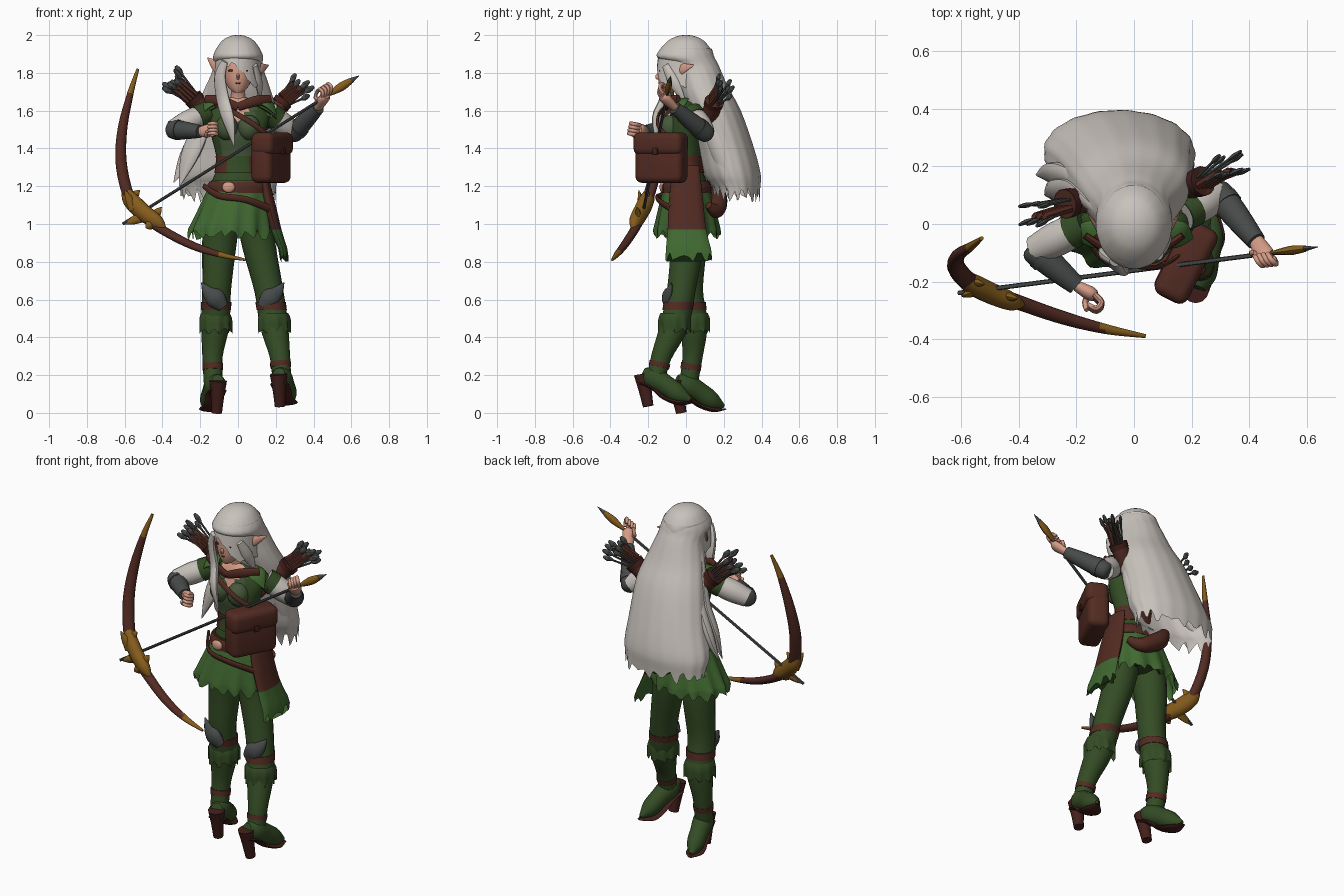
import bpy, bmesh, math, random
from mathutils import Vector as V
random.seed(4)

def material(name, r, g, b):
    m = bpy.data.materials.new(name)
    m.diffuse_color = (r, g, b, 1)
    return m

HAIR = material("pale hair", .58, .54, .50)
SKIN = material("skin", .66, .33, .24)
DARK = material("dark green", .034, .072, .018)
LEAF = material("leaf green", .052, .140, .030)
VEST = material("vest green", .062, .098, .042)
BROWN = material("brown leather", .085, .024, .016)
SOLE = material("dark sole", .055, .014, .011)
GOLD = material("gold", .235, .108, .012)
GREY = material("slate grey", .062, .069, .066)

def build(name, rings, mats, rule=None, caps=True):
    """Skin a list of point rings; rule(face centre) gives the material slot."""
    bm = bmesh.new()
    rows = [[bm.verts.new(p) for p in r] for r in rings]
    n = len(rows[0])
    for a, b in zip(rows, rows[1:]):
        for i in range(n):
            bm.faces.new((a[i], a[(i + 1) % n], b[(i + 1) % n], b[i]))
    if caps in (True, "top"):
        bm.faces.new(rows[0][::-1])
    if caps is True:
        bm.faces.new(rows[-1])
    bmesh.ops.recalc_face_normals(bm, faces=bm.faces[:])
    for f in bm.faces:
        f.smooth = True
        if rule:
            f.material_index = rule(f.calc_center_median())
    me = bpy.data.meshes.new(name)
    bm.to_mesh(me)
    bm.free()
    for m in (mats if isinstance(mats, list) else [mats]):
        me.materials.append(m)
    me.set_sharp_from_angle(angle=math.radians(45))
    ob = bpy.data.objects.new(name, me)
    bpy.context.collection.objects.link(ob)
    return ob

def spline(rows, sub):
    """Catmull-Rom through rows of numbers."""
    out = []
    for i in range(len(rows) - 1):
        p = [rows[max(0, min(len(rows) - 1, i + k))] for k in (-1, 0, 1, 2)]
        for s in range(sub):
            t = s / sub
            out.append([.5 * (2 * b + (c - a) * t + (2 * a - 5 * b + 4 * c - d) * t * t
                        + (3 * b - a - 3 * c + d) * t ** 3) for a, b, c, d in zip(*p)])
    return out + [list(rows[-1])]

def loft(name, rows, mats, n=24, sub=3, ripple=(0, 0), jag=0, rule=None, caps=True):
    """Horizontal ellipses (cx, cy, z, rx, ry); ripple and ragged hem grow downwards."""
    rows = spline(rows, sub)
    rings = []
    for j, (cx, cy, z, rx, ry) in enumerate(rows):
        f, ring = j / (len(rows) - 1), []
        for i in range(n):
            a = 2 * math.pi * i / n
            k = 1 + ripple[1] * f * math.cos(ripple[0] * a)
            drop = jag * (random.random() * .5 + .5 * (i % 4 < 2)) if j == len(rows) - 1 else 0
            ring.append((cx + k * rx * math.cos(a), cy + k * ry * math.sin(a), z - drop))
        rings.append(ring)
    return build(name, rings, mats, rule, caps)

def tube(name, rows, mats, n=12, sub=4, flat=1, rule=None, ref=(0, 0, 1)):
    """Sweep a circle along rows of (x, y, z, radius)."""
    rows = spline(rows, sub)
    pts = [V(r[:3]) for r in rows]
    u, rings = V(ref), []
    for j, p in enumerate(pts):
        t = (pts[min(j + 1, len(pts) - 1)] - pts[max(j - 1, 0)]).normalized()
        u = u - t * u.dot(t)
        u = u.normalized() if u.length > 1e-4 else t.orthogonal().normalized()
        w, r = t.cross(u), max(rows[j][3], .0015)
        rings.append([p + u * r * math.cos(2 * math.pi * i / n) + w * r * flat * math.sin(2 * math.pi * i / n)
                      for i in range(n)])
    return build(name, rings, mats, rule)

def ball(name, c, r, mat, n=16):
    arcs = [math.pi * j / 10 for j in range(1, 10)]
    return loft(name, [(c[0], c[1], c[2] + r[2] * math.cos(a) * 1.04, r[0] * math.sin(a), r[1] * math.sin(a)) for a in arcs], mat, n, 1)

def box(name, c, size, rotz, mat, bevel):
    bm = bmesh.new()
    bmesh.ops.create_cube(bm, size=1)
    bmesh.ops.scale(bm, vec=size, verts=bm.verts)
    bmesh.ops.bevel(bm, geom=bm.edges[:], offset=bevel, segments=4, profile=.5, affect='EDGES')
    for f in bm.faces:
        f.smooth = True
    me = bpy.data.meshes.new(name)
    bm.to_mesh(me)
    bm.free()
    me.materials.append(mat)
    ob = bpy.data.objects.new(name, me)
    ob.location, ob.rotation_euler = c, (0, 0, rotz)
    bpy.context.collection.objects.link(ob)

# Head and face
loft("head", [(0, -.1, 1.695, .02, .025), (0, -.085, 1.715, .045, .05), (0, -.065, 1.75, .066, .08),
              (0, -.05, 1.8, .083, .098), (0, -.045, 1.86, .088, .095), (0, -.03, 1.92, .06, .07)], SKIN)
tube("neck", [(0, -.03, 1.75, .043), (0, -.01, 1.68, .041), (0, 0, 1.62, .055)], SKIN)
ball("nose", (0, -.148, 1.78), (.009, .015, .016), SKIN, 10)
ball("mouth", (0, -.141, 1.746), (.015, .005, .005), BROWN, 10)
for s in (-1, 1):
    ball("eye", (s * .036, -.138, 1.812), (.017, .005, .006), BROWN, 12)
    tube("ear", [(s * .08, -.05, 1.80, .022), (s * .12, -.02, 1.83 - s * .008, .028),
                 (s * .162, .04, 1.86 - s * .02, .003)], SKIN, 10, flat=.35)

# Hair: crown and long back mass
loft("hair", [(0, 0, 2.0, .015, .015), (0, 0, 1.993, .045, .05), (0, 0, 1.97, .085, .095), (0, -.003, 1.92, .12, .138), (0, 0, 1.88, .133, .152),
              (0, .05, 1.835, .13, .125), (0, .09, 1.72, .168, .135), (-.005, .145, 1.6, .205, .145),
              (-.03, .21, 1.4, .235, .15), (-.05, .245, 1.26, .262, .15), (-.055, .27, 1.19, .25, .12)],
     HAIR, 72, 3, (17, .01), .075, caps="top")

# Fringe: a shell that drops from the parting to the temples
fringe = []
for j in range(7):
    f, ring = j / 6, []
    for i in range(48):
        a = 2 * math.pi * i / 48
        drop = min(.2, .075 + .15 * abs(math.cos(a) + .25) ** 1.3) + (.01 if i % 3 == 0 else 0)
        ring.append(((.116 + .012 * f) * math.cos(a), (.134 + .02 * f ** .5) * math.sin(a), 1.93 - f * drop))
    fringe.append(ring)
build("fringe", fringe, HAIR, caps=False)

# Loose locks
locks = [[(-.07, -.135, 1.86, .02), (-.095, -.115, 1.78, .034), (-.08, -.11, 1.66, .04),
          (-.05, -.155, 1.55, .036), (-.02, -.15, 1.41, .003)],
         [(.09, -.11, 1.84, .02), (.112, -.06, 1.74, .03), (.115, 0, 1.64, .003)],
         [(-.11, .03, 1.8, .03), (-.16, .08, 1.65, .05), (-.2, .11, 1.5, .06), (-.26, .11, 1.35, .055), (-.31, .1, 1.2, .003)],
         [(-.12, .05, 1.7, .03), (-.19, .14, 1.5, .06), (-.27, .17, 1.35, .055), (-.34, .17, 1.22, .003)],
         [(.1, .04, 1.78, .03), (.14, .1, 1.62, .05), (.17, .15, 1.45, .05), (.18, .2, 1.3, .04), (.18, .22, 1.18, .003)]]
for l in locks:
    tube("hair lock", l, HAIR, flat=.55)

# Torso with chest opening, bodice, belts and shoulder pieces
loft("torso", [(0, 0, 1.67, .05, .045), (0, 0, 1.635, .11, .065), (0, 0, 1.58, .165, .08), (0, -.01, 1.48, .145, .095),
               (0, 0, 1.38, .12, .085), (0, 0, 1.3, .11, .08), (0, .01, 1.2, .145, .105), (0, .01, 1.02, .16, .11)], [DARK, SKIN, VEST],
     rule=lambda c: 1 if c.z > 1.55 and c.y < -.03 and abs(c.x) < (c.z - 1.52) * .6
     else 2 if c.y < -.05 and c.z > 1.3 and abs(c.x) < .09 else 0, n=32, sub=5)
for s in (-1, 1):
    ball("bust", (s * .058, -.08, 1.51), (.06, .06, .066), VEST)
    for k in range(3):
        tube("shoulder petal", [(s * .10, -.02 + k * .01, 1.655 - k * .015, .038), (s * .16, -.04 + k * .03, 1.635 - k * .025, .05),
                                (s * .205, -.05 + k * .03, 1.575 - k * .02, .004)], [LEAF, DARK][k % 2], flat=.3, ref=(0, 1, .3))
    tube("collar strap", [(s * .17, -.04, 1.66, .024), (s * .09, -.09, 1.65, .028), (0, -.105, 1.62, .022)], BROWN, flat=.5)
tube("chest strap", [(.17, -.1, 1.46, .014), (.08, -.15, 1.53, .014), (-.04, -.13, 1.6, .016), (-.14, -.04, 1.65, .02)], BROWN, flat=.5)
loft("waist sash", [(0, 0, 1.36, .118, .088), (0, 0, 1.32, .118, .09), (0, 0, 1.27, .125, .096)], [BROWN, DARK],
     rule=lambda c: int(c.y < 0 and abs(c.x) < .06))
loft("belt", [(0, .005, 1.225, .15, .118), (0, .005, 1.2, .165, .13), (0, .005, 1.165, .165, .13)], BROWN)
ball("buckle", (-.05, -.126, 1.195), (.034, .014, .028), SKIN)
tube("slant belt", [(-.18, -.02, 1.2, .016), (-.1, -.13, 1.15, .018), (.04, -.15, 1.13, .018), (.17, -.08, 1.08, .02)], BROWN, flat=.5)
tube("back pouch", [(-.08, .16, 1.2, .03), (-.03, .17, 1.13, .05), (.08, .16, 1.07, .04), (.14, .12, 1.1, .02)], BROWN)

# Skirt, pleated with a ragged hem, and the long side flap
loft("skirt", [(0, .005, 1.23, .14, .11), (-.01, .005, 1.12, .178, .14), (-.03, .005, 1.0, .212, .165), (-.035, .005, .97, .22, .17)],
     LEAF, 72, 3, (12, .06), .055, caps=False)
loft("underskirt", [(0, .005, 1.2, .14, .11), (0, .005, 1.08, .165, .125), (0, .005, 1.0, .175, .135)], DARK, 48, 2, (8, .04), .05)
loft("side flap", [(.125, 0, 1.31, .02, .07), (.16, 0, 1.12, .035, .09), (.2, .005, .97, .03, .1), (.245, .015, .85, .022, .12)],
     [BROWN, LEAF], 32, 4, (8, .03), .05, lambda c: int(c.z < .97))

# Satchel with flap lid and clasp
rot = math.radians(-27)
n = V((.89, -.455, 0))
box("satchel", (.175, -.13, 1.34), (.12, .275, .245), rot, BROWN, .035)
box("satchel lid", V((.176, -.131, 1.425)) + n * .006, (.128, .285, .12), rot, BROWN, .035)
box("satchel clasp", V((.178, -.132, 1.385)) + n * .069, (.012, .03, .035), rot, SOLE, .004)

# Legs, knee guards, boots; the boots point towards +y
def leg(s, path, hx, ay, az):
    tube("leg", path, DARK, 18, ref=(1, 0, 0))
    P = [V(p[:3]) for p in path]
    k, c = P[2], P[3]
    tube("knee guard", [(k.x - s * .035, k.y - .068, .56, .03), (k.x + s * .005, k.y - .072, .605, .052),
                        (k.x + s * .045, k.y - .065, .64, .034), (k.x + s * .08, k.y - .05, .69, .003)], GREY, flat=.6, ref=(1, 0, 0))
    a, b = k.lerp(c, .35), k.lerp(c, .58)
    loft("knee strap", [(a.x, a.y, a.z, .081, .081), (b.x, b.y, b.z, .08, .08)], BROWN, sub=1)
    loft("boot cuff", [(c.x, c.y, .53, .074, .074), (c.x, c.y, .5, .086, .085), (c.x, c.y, .45, .084, .083)],
         DARK, 36, 2, (9, .07), .035, caps=False)
    a, b = P[4].lerp(P[5], .25), P[4].lerp(P[5], .45)
    tube("ankle strap", [(*a, .056), (*b, .055)], BROWN, 16, 1)
    foot = lambda t, z, r: (hx + s * t * .27, ay + t, az + z, r)
    tube("boot foot", [foot(-.06, .17, .035), foot(-.01, .15, .06), foot(.06, .11, .054),
                       foot(.13, .062, .048), foot(.19, .035, .01)], DARK, 16, flat=.95)
    tube("boot sole", [foot(-.07, .12, .045), foot(-.01, .098, .05), foot(.05, .045, .046),
                       foot(.13, .018, .052), foot(.20, .02, .012)], SOLE, 16, flat=.25, ref=(1, 0, 0))
    tube("boot heel", [foot(-.065, .17, .046), foot(-.05, .08, .034), foot(-.035, 0, .028)], SOLE, ref=(1, 0, 0), sub=2)

leg(-1, [(-.085, .01, 1.06, .1), (-.1, .02, .88, .09), (-.113, .015, .65, .076), (-.12, .04, .47, .075),
         (-.135, .035, .3, .054), (-.13, .01, .14, .05)], -.122, .01, 0)
leg(1, [(.085, .01, 1.06, .1), (.112, .005, .88, .088), (.163, -.025, .65, .076), (.19, -.06, .47, .075),
        (.222, -.13, .3, .054), (.232, -.16, .17, .05)], .232, -.165, .035)

# Arms: pale sleeve, grey bracer, hand with curled fingers
def arm(shoulder, elbow, wrist, hand, grip):
    S, E, W, H, G = map(V, (shoulder, elbow, wrist, hand, grip))
    tube("sleeve", [(*S, .055), (*S.lerp(E, .55), .062), (*E, .05)], HAIR, 14)
    tube("sleeve cap", [(*S, .06), (*S.lerp(E, .3), .064)], DARK, 14)
    tube("bracer", [(*(E - (W - E) * .12), .03), (*E, .05), (*E.lerp(W, .45), .047), (*W, .034)], GREY, 14)
    tube("bracer rim", [(*E.lerp(W, .12), .054), (*E.lerp(W, .25), .054)], GREY, 14, 1)
    d = (H - W).normalized()
    G.normalize()
    side = d.cross(G).normalized()
    tube("palm", [(*W, .027), (*H, .036), (*(H + d * .025), .026)], SKIN, flat=.7, ref=G)
    for k in range(4):
        b = H + G * (k - 1.5) * .018 + d * .02
        tube("finger", [(*b, .011), (*(b + d * .035 + side * .012), .011), (*(b + d * .03 + side * .04), .010),
                        (*(b + side * .042), .008)], SKIN, 8, 3)
    tube("thumb", [(*(H - G * .02), .013), (*(H - G * .035 + side * .03), .011), (*(H - G * .015 + side * .055 + d * .02), .008)], SKIN, 8, 3)

arm((-.165, 0, 1.59), (-.345, -.09, 1.5), (-.2, -.215, 1.49), (-.155, -.24, 1.495), (0, .2, 1))
arm((.165, .03, 1.59), (.295, .105, 1.48), (.425, -.06, 1.615), (.455, -.11, 1.665), (.8, .1, .5))

# Bow with gold tips and a winged grip
tube("bow", [(-.53, -.05, 1.82, .008), (-.57, -.08, 1.69, .018), (-.612, -.11, 1.5, .027), (-.618, -.15, 1.32, .032),
             (-.575, -.2, 1.14, .033), (-.5, -.24, 1.05, .033), (-.41, -.27, .975, .027), (-.25, -.325, .89, .024),
             (-.1, -.365, .84, .018), (.04, -.39, .81, .007)], [BROWN, GOLD], 14, 6,
     rule=lambda c: int(c.z > 1.69 or c.x > -.11), flat=.85)
tube("bow grip", [(-.6, -.185, 1.19, .02), (-.57, -.205, 1.13, .045), (-.5, -.24, 1.06, .047), (-.43, -.268, 1.01, .04),
                  (-.39, -.277, .97, .015)], GOLD, 12, flat=.8)
for a, b in (((-.57, -.2, 1.13), (-.52, -.21, 1.18)), ((-.45, -.25, 1.03), (-.405, -.26, 1.09)),
             ((-.55, -.235, 1.08), (-.6, -.25, 1.18)), ((-.5, -.235, 1.04), (-.6, -.24, 1.0)), ((-.46, -.27, 1.0), (-.49, -.28, .98))):
    tube("grip wing", [(*a, .03), (*V(a).lerp(V(b), .6), .02), (*b, .002)], GOLD, 8, 3, flat=.6)

# Drawn arrow
A, B = V((-.61, -.24, 1.0)), V((.64, -.08, 1.785))
at = lambda t, r: (*A.lerp(B, t), r)
tube("arrow shaft", [at(0, .008), at(.93, .008)], GREY, 8, 1)
tube("arrow socket", [at(.87, .008), at(.9, .018), at(.93, .023), at(.965, .016)], GOLD, 8, 3, flat=.7)
tube("arrow point", [at(.95, .018), at(.97, .014), at(1, .001)], GREY, 8, 2, flat=.6)

# Two quivers with fanned arrows
for base, mouth, tip in (((-.06, .11, 1.47), (-.24, .07, 1.67), (-.36, .03, 1.775)), ((.08, .09, 1.46), (.24, .15, 1.65), (.35, .215, 1.745))):
    b, m, t = V(base), V(mouth), V(tip)
    tube("quiver", [(*b, .035), (*b.lerp(m, .6), .045), (*m, .048)], BROWN, 14)
    tube("quiver rim", [(*b.lerp(m, .88), .051), (*m, .053)], SOLE, 14, 1)
    d = (t - m).normalized()
    v = d.cross(V((0, 1, 0))).normalized()
    w = d.cross(v)
    for k in range(8):
        o = v * (k - 3.5) / 3.5 + w * .5 * (1 if k % 2 else -1)
        s, e = m + o * .03, t + o * .066 + d * random.uniform(-.03, .03)
        tube("quiver arrow", [(*s, .006), (*e, .006)], GREY, 6, 1)
        tube("arrow fletching", [(*s.lerp(e, .62), .004), (*s.lerp(e, .82), .017), (*e, .008)], GREY, 6, 2, flat=.6)
        if k % 2:
            tube("quiver tassel", [(*(m + o * .035), .014), (*m.lerp(t, .35).lerp(e, .5), .016), (*m.lerp(e, .7), .002)], BROWN, 6, 2)
